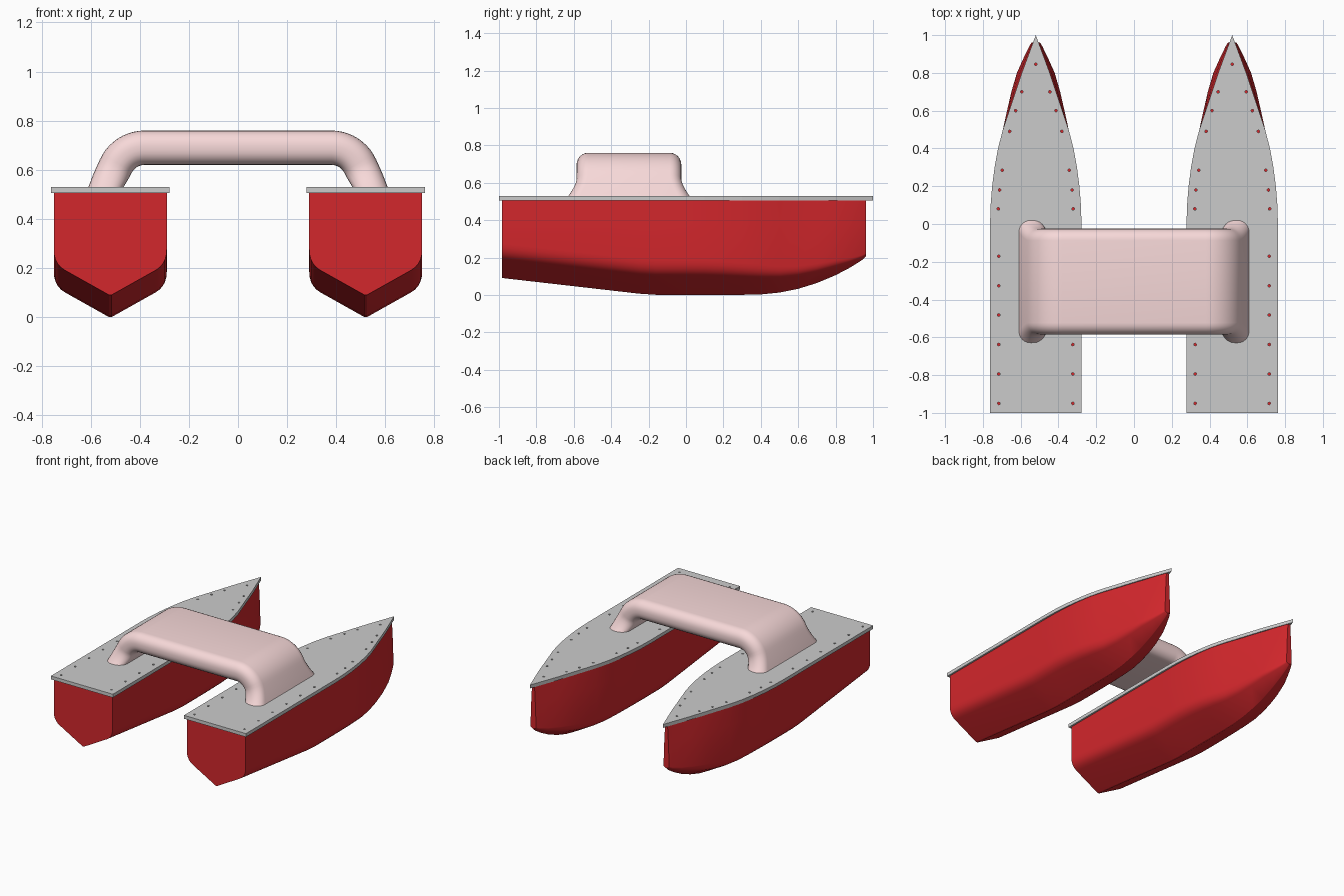
import bpy, bmesh
from math import sin, cos, pi, radians

if "Cube" in bpy.data.objects:
    bpy.data.objects.remove(bpy.data.objects["Cube"])


def material(name, color):
    m = bpy.data.materials.new(name)
    m.diffuse_color = (*color, 1)
    m.use_nodes = True
    m.node_tree.nodes["Principled BSDF"].inputs["Base Color"].default_value = m.diffuse_color
    return m


def finish(name, bm, mat=None, angle=None):
    bmesh.ops.recalc_face_normals(bm, faces=bm.faces)
    mesh = bpy.data.meshes.new(name)
    bm.to_mesh(mesh)
    bm.free()
    ob = bpy.data.objects.new(name, mesh)
    bpy.context.collection.objects.link(ob)
    if mat:
        mesh.materials.append(mat)
    bpy.ops.object.select_all(action='DESELECT')
    ob.select_set(True)
    bpy.context.view_layer.objects.active = ob
    if angle:
        bpy.ops.object.shade_smooth_by_angle(angle=radians(angle))
    return ob


def loft(name, rings, mat, angle):
    # Skin closed rings of equal length and cap both ends
    bm = bmesh.new()
    vs = [[bm.verts.new(p) for p in r] for r in rings]
    n = len(vs[0])
    for a, b in zip(vs, vs[1:]):
        for i in range(n):
            j = (i + 1) % n
            bm.faces.new((a[i], a[j], b[j], b[i]))
    bm.faces.new(vs[0])
    bm.faces.new(vs[-1])
    return finish(name, bm, mat, angle)


red = material("hull_red", (0.65, 0.02, 0.025))
pink = material("bridge_pink", (0.93, 0.69, 0.69))

# Hull stations: y, half width at top, half width low down, keel height
STATIONS = [(-0.985, .23, .23, .09), (-0.25, .23, .23, .006), (-0.16, .23, .23, 0),
            (0, .23, .23, 0), (.1, .228, .228, 0), (.2, .222, .222, 0), (.3, .212, .212, 0),
            (.4, .196, .198, .002), (.5, .168, .174, .012), (.6, .133, .152, .032),
            (.7, .1, .129, .063), (.8, .065, .1, .105), (.88, .04, .064, .147),
            (.94, .018, .035, .185), (.962, .01, .022, .205)]


def hull_ring(cx, y, wt, wl, k):
    rise = 0.126 * wl / 0.23
    c = k + rise
    f = wl / 0.23
    a = (wl * .8, k + rise * .8)
    b = (wl, c + .06 * f)
    half = [(0.006 * f, k + .001)]
    # rounded chine
    for i in range(6):
        t = i / 5
        half.append(((1-t)**2*a[0] + 2*t*(1-t)*wl + t*t*b[0],
                     (1-t)**2*a[1] + 2*t*(1-t)*c + t*t*b[1]))
    half += [(wl + (wt - wl) * .45, .38), (wt, .506)]
    pts = half + [(-x, z) for x, z in reversed(half)]
    return [(cx + x, y, z) for x, z in pts]


# Deck outline, half width against y
DECK = [(-1, .242), (0, .242), (.1, .239), (.2, .231), (.3, .218), (.4, .2),
        (.5, .174), (.58, .147), (.8, .074)]
# Screw holes along one edge: y, offset from hull centre line
HOLES = [(-0.95 + .156 * i, .196) for i in range(6)] + [
    (.08, .198), (.18, .192), (.285, .177), (.49, .138), (.6, .107), (.7, .075)]

for side, cx in (("left", -0.52), ("right", 0.52)):
    loft(side + "_hull", [hull_ring(cx, *s) for s in STATIONS], red, 28)

    # Deck plate
    bm = bmesh.new()
    outline = [(w, y) for y, w in DECK] + [(0, 1)] + [(-w, y) for y, w in reversed(DECK)]
    face = bm.faces.new([bm.verts.new((cx + x, y, .506)) for x, y in outline])
    ext = bmesh.ops.extrude_face_region(bm, geom=[face])
    bmesh.ops.translate(bm, vec=(0, 0, .024),
                        verts=[v for v in ext["geom"] if isinstance(v, bmesh.types.BMVert)])
    deck = finish(side + "_deck", bm)

    # Screw holes cut through the deck
    bm = bmesh.new()
    for x, y in [(s * w, y) for y, w in HOLES for s in (-1, 1)] + [(0, .845)]:
        made = bmesh.ops.create_cone(bm, cap_ends=True, segments=12, radius1=.007,
                                     radius2=.007, depth=.1)
        bmesh.ops.translate(bm, verts=made["verts"], vec=(cx + x, y, .52))
    cutter = finish(side + "_hole_cutter", bm)
    cutter.hide_render = True
    mod = deck.modifiers.new("holes", 'BOOLEAN')
    mod.operation = 'DIFFERENCE'
    mod.solver = 'EXACT'
    mod.object = cutter
    bpy.context.view_layer.objects.active = deck
    bpy.ops.object.modifier_apply(modifier=mod.name)
    bpy.data.objects.remove(cutter)

# Bridge: rounded slab section swept over an arch with flared feet
TILT = radians(25)


def slab(half_len, r=.062, h=.07):
    pts = []
    for q, (su, sv) in enumerate(((1, 1), (-1, 1), (-1, -1), (1, -1))):
        for i in range(7):
            a = q * pi / 2 + i * pi / 12
            pts.append((su * (half_len - r) + r * cos(a), sv * (h - r) + r * sin(a)))
    return pts


def bridge_ring(x, z, a, half_len):
    # section normal points outward at angle a above horizontal
    return [(x + v * cos(a), -.305 + u, z + v * sin(a)) for u, v in slab(half_len)]


right = []
for i in range(11):
    a = pi / 2 + (TILT - pi / 2) * i / 10
    right.append((.38 + .13 * cos(a), .56 + .13 * sin(a), a, .28))
for i in range(1, 7):
    t = i / 6
    right.append((.498 + .044 * t, .615 - .093 * t, TILT * (1 - t), .28 + .05 * t ** 1.5))
left = [(-x, z, pi - a, l) for x, z, a, l in reversed(right)]
loft("bridge", [bridge_ring(*s) for s in left + right], pink, 40)
